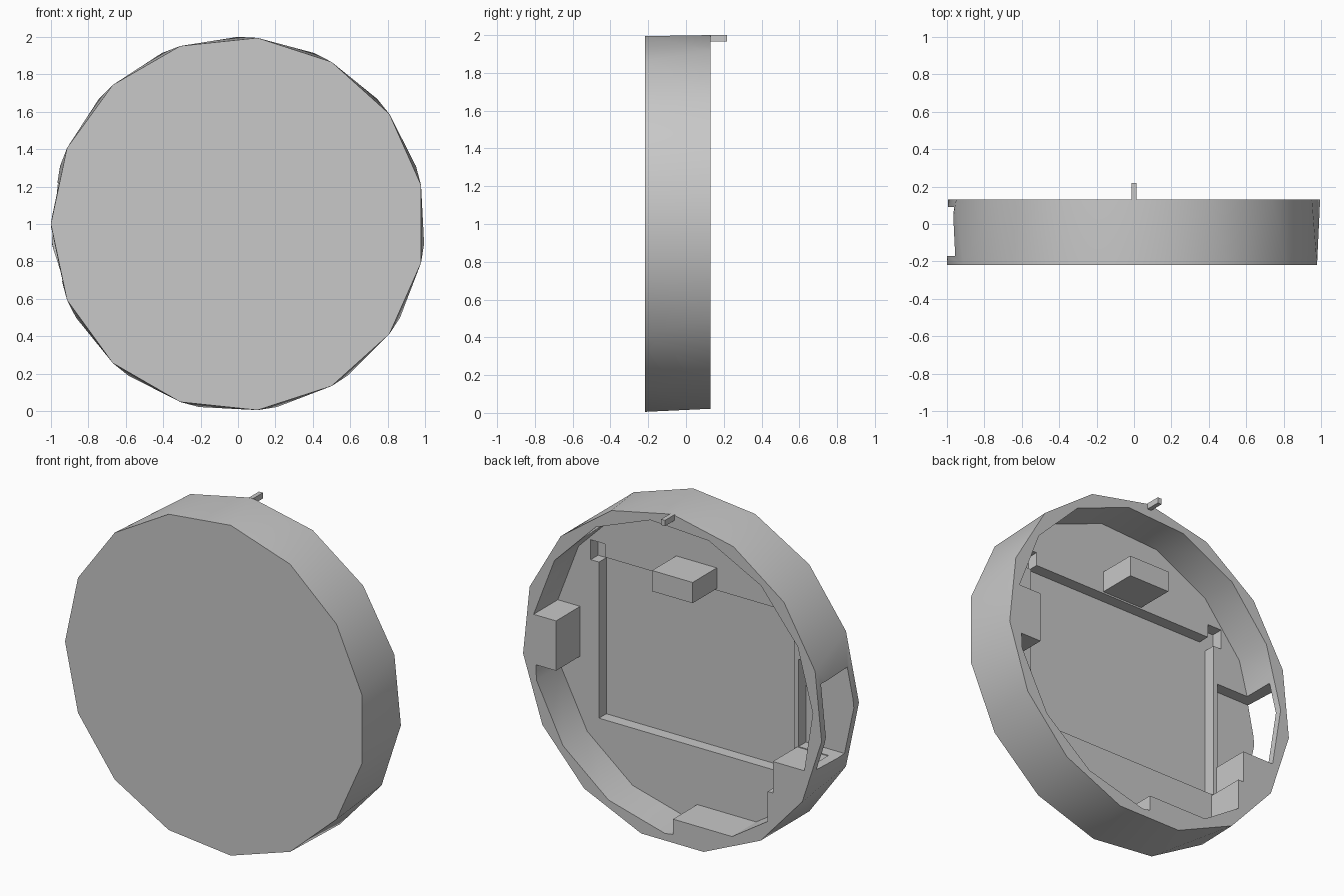
import bpy, bmesh, math

cube = bpy.data.objects.get("Cube")
if cube:
    bpy.data.objects.remove(cube, do_unlink=True)

SIDES = 15
FRONT, FLOOR, POCKET, BACK = -0.218, -0.10, -0.17, 0.13

grey = bpy.data.materials.new("plain grey")
grey.use_nodes = True
grey.diffuse_color = (0.58, 0.58, 0.58, 1)
grey.node_tree.nodes["Principled BSDF"].inputs["Base Color"].default_value = grey.diffuse_color


def finish(name, bm):
    bmesh.ops.recalc_face_normals(bm, faces=bm.faces)
    mesh = bpy.data.meshes.new(name)
    bm.to_mesh(mesh)
    bm.free()
    mesh.materials.append(grey)
    obj = bpy.data.objects.new(name, mesh)
    bpy.context.collection.objects.link(obj)
    return obj


def box(name, x, y, z):
    """Box from (low, high) pairs on each axis."""
    bm = bmesh.new()
    bmesh.ops.create_cube(bm, size=1)
    for v in bm.verts:
        v.co = [p[0] if c < 0 else p[1] for c, p in zip(v.co, (x, y, z))]
    return finish(name, bm)


def drum(name, radius, y0, y1, phase0, phase1):
    """Closed drum along y whose two end polygons may be turned."""
    bm = bmesh.new()

    def ring(y, phase):
        angles = [math.radians(phase + 360 * k / SIDES) for k in range(SIDES)]
        return [bm.verts.new((radius * math.cos(a), y, 1 + radius * math.sin(a))) for a in angles]

    a, b = ring(y0, phase0), ring(y1, phase1)
    bm.faces.new(a)
    bm.faces.new(b)
    for k in range(SIDES):
        n = (k + 1) % SIDES
        bm.faces.new((a[k], a[n], b[k]))
        bm.faces.new((a[n], b[n], b[k]))
    return finish(name, bm)


def cut(target, cutter):
    """Subtract the cutter for good and delete it."""
    mod = target.modifiers.new("cut", 'BOOLEAN')
    mod.operation = 'DIFFERENCE'
    mod.solver = 'EXACT'
    mod.object = cutter
    cutter.hide_render = True
    graph = bpy.context.evaluated_depsgraph_get()
    mesh = bpy.data.meshes.new_from_object(target.evaluated_get(graph))
    target.modifiers.clear()
    target.data = mesh
    bpy.data.objects.remove(cutter, do_unlink=True)


# Round case with a slightly twisted rim
case = drum("round_case", 1.0, FRONT, BACK, 12, 18)

# Hollow of the case, leaving the solid blocks standing on its floor
hollow = drum("hollow", 0.937, FLOOR, 0.3, 9, 9)
through = (-0.4, 0.5)
cut(hollow, box("top_block", (-0.135, 0.135), through, (1.5, 1.625)))
cut(hollow, box("side_block", (0.775, 1.2), through, (0.85, 1.15)))
cut(hollow, box("bottom_block", (-0.75, -0.005), through, (-0.2, 0.165)))
cut(hollow, box("corner_block", (-1.2, -0.635), through, (-0.2, 0.5)))
cut(hollow, box("corner_step", (-1.25, -0.67), through, (0.3, 0.69)))
cut(case, hollow)

# Square pocket with a small notch at each upper corner
cut(case, box("pocket", (-0.65, 0.65), (POCKET, 0.05), (0.51, 1.49)))
for s in (-1, 1):
    cut(case, box("notch", sorted((s * 0.61, s * 0.705)), (POCKET, 0.05), (1.45, 1.57)))

# Slot through the side wall
cut(case, box("side_slot", (-1.2, -0.68), (POCKET, 0.09), (0.695, 1.22)))

# Small tab on the top of the rim
tab = box("rim_tab", (-0.013, 0.013), (BACK - 0.005, 0.218), (1.965, 2.0))

bpy.ops.object.select_all(action='DESELECT')
case.select_set(True)
bpy.context.view_layer.objects.active = case
bpy.ops.object.shade_smooth_by_angle(angle=math.radians(30))
